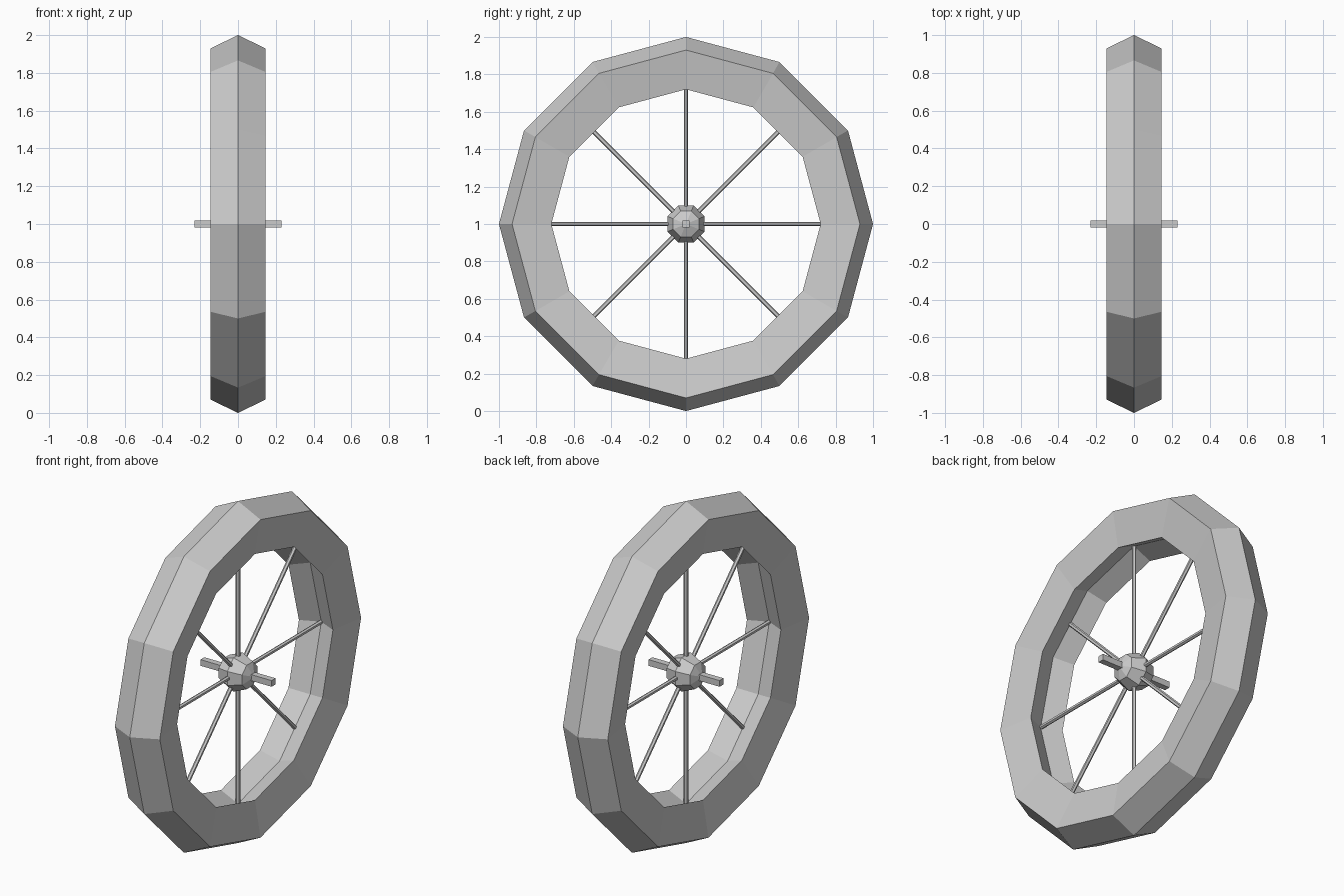
import bpy, bmesh
from math import sin, cos, pi
from mathutils import Matrix, Vector

if "Cube" in bpy.data.objects:
    bpy.data.objects.remove(bpy.data.objects["Cube"])

CENTRE = Vector((0, 0, 1))


def add_object(name, bm):
    bmesh.ops.recalc_face_normals(bm, faces=bm.faces[:])
    mesh = bpy.data.meshes.new(name)
    bm.to_mesh(mesh)
    bm.free()
    obj = bpy.data.objects.new(name, mesh)
    obj.location = CENTRE
    bpy.context.collection.objects.link(obj)
    return obj


# Rim: chevron cross-section (x, radius) swept around 12 sides
profile = [(0, 1.0), (0.145, 0.93), (0.11, 0.72),
           (0, 0.77), (-0.11, 0.72), (-0.145, 0.93)]
SIDES = 12
bm = bmesh.new()
rings = []
for i in range(SIDES):
    a = 2 * pi * i / SIDES
    rings.append([bm.verts.new((x, r * cos(a), r * sin(a))) for x, r in profile])
n = len(profile)
for i in range(SIDES):
    a, b = rings[i], rings[(i + 1) % SIDES]
    for j in range(n):
        k = (j + 1) % n
        bm.faces.new((a[j], a[k], b[k], b[j]))
add_object("rim", bm)

# Spokes: eight thin rods from hub to rim
for i in range(8):
    bm = bmesh.new()
    bmesh.ops.create_cone(bm, cap_ends=True, segments=6, radius1=0.012,
                          radius2=0.012, depth=0.72,
                          matrix=Matrix.Translation((0, 0, 0.41)))
    bm.transform(Matrix.Rotation(i * pi / 4, 4, 'X'))
    add_object(f"spoke_{i + 1}", bm)

# Hub: faceted ball with its poles on the axle
bm = bmesh.new()
bmesh.ops.create_uvsphere(bm, u_segments=8, v_segments=4, radius=0.107)
bm.transform(Matrix.Rotation(pi / 2, 4, 'Y') @ Matrix.Rotation(pi / 8, 4, 'Z'))
add_object("hub", bm)

# Axle: square bar through the hub
bm = bmesh.new()
bmesh.ops.create_cube(bm, size=1)
bmesh.ops.scale(bm, vec=(0.46, 0.036, 0.036), verts=bm.verts[:])
add_object("axle", bm)
